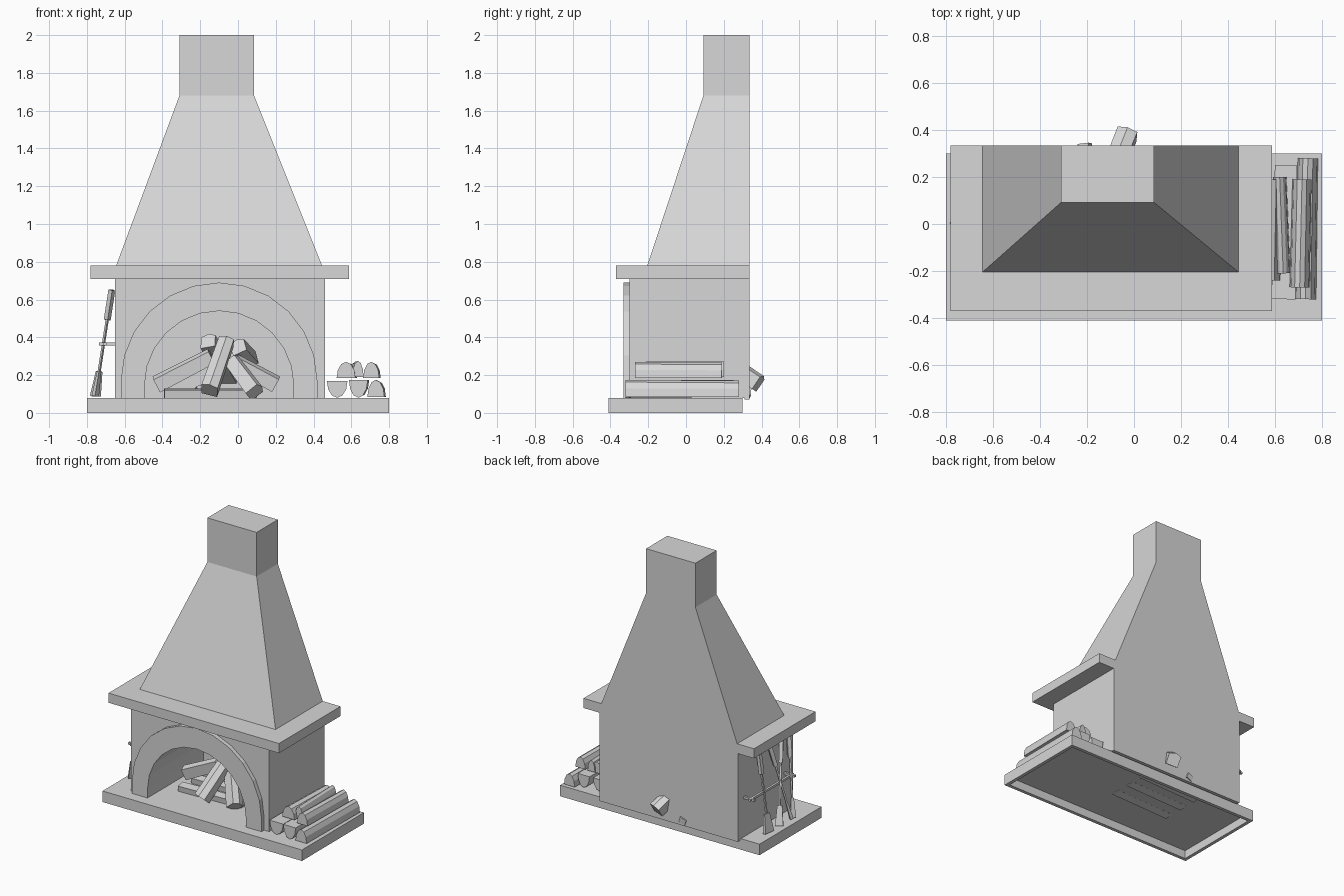
import bpy, bmesh
from math import sin, cos, pi, radians
from mathutils import Vector, Quaternion

cube = bpy.data.objects.get("Cube")
if cube:
    bpy.data.objects.remove(cube)

stone = bpy.data.materials.new("light grey")
stone.use_nodes = True
GREY = (0.68, 0.68, 0.68, 1)
stone.diffuse_color = GREY
stone.node_tree.nodes["Principled BSDF"].inputs["Base Color"].default_value = GREY


def loft(name, ring_a, ring_b, recess=None):
    """Solid between two matching outlines; recess = (rim, depth) hollows the underside."""
    bm = bmesh.new()
    a = [bm.verts.new(p) for p in ring_a]
    b = [bm.verts.new(p) for p in ring_b]
    first = bm.faces.new(a)
    bm.faces.new(b[::-1])
    n = len(a)
    for i in range(n):
        j = (i + 1) % n
        bm.faces.new((a[j], a[i], b[i], b[j]))
    bmesh.ops.recalc_face_normals(bm, faces=bm.faces)
    if recess:
        bmesh.ops.inset_region(bm, faces=[first], thickness=recess[0])
        raised = bmesh.ops.extrude_discrete_faces(bm, faces=[first])["faces"]
        bmesh.ops.translate(bm, verts=raised[0].verts, vec=(0, 0, recess[1]))
    mesh = bpy.data.meshes.new(name)
    bm.to_mesh(mesh)
    bm.free()
    mesh.materials.append(stone)
    obj = bpy.data.objects.new(name, mesh)
    bpy.context.collection.objects.link(obj)
    return obj


def rect(x0, x1, y0, y1, z):
    return [(x0, y0, z), (x1, y0, z), (x1, y1, z), (x0, y1, z)]


def slab(name, x0, x1, y0, y1, z0, z1, recess=None):
    return loft(name, rect(x0, x1, y0, y1, z0), rect(x0, x1, y0, y1, z1), recess)


def extrude_y(name, outline, y0, y1):
    return loft(name, [(x, y0, z) for x, z in outline], [(x, y1, z) for x, z in outline])


def bar(name, start, end, outline, roll=0, taper=1):
    """Outline swept from start to end; local y points as far up as it can."""
    p, q = Vector(start), Vector(end)
    d = (q - p).normalized()
    turn = Quaternion(d, radians(roll)) @ d.to_track_quat('Z', 'Y')
    return loft(name, [p + turn @ Vector((x, y, 0)) for x, y in outline],
                [q + turn @ Vector((x * taper, y * taper, 0)) for x, y in outline])


def box(w, h):
    return [(-w / 2, -h / 2), (w / 2, -h / 2), (w / 2, h / 2), (-w / 2, h / 2)]


def arc(cx, cz, r, steps, a0=pi, a1=0.0):
    return [(cx + r * cos(a0 + (a1 - a0) * i / steps),
             cz + r * sin(a0 + (a1 - a0) * i / steps)) for i in range(steps + 1)]


# Masonry
LEFT, RIGHT, BACK = -0.65, 0.46, 0.335
ARCH_X, FLOOR, BODY_TOP = -0.1, 0.08, 0.71
slab("hearth_base", -0.8, 0.8, -0.41, 0.3, 0, FLOOR, recess=(0.035, 0.06))

inner = [(ARCH_X - 0.395, FLOOR)] + arc(ARCH_X, 0.145, 0.395, 12) + [(ARCH_X + 0.395, FLOOR)]
outer = [(ARCH_X - 0.52, FLOOR)] + arc(ARCH_X, 0.17, 0.52, 12) + [(ARCH_X + 0.52, FLOOR)]
extrude_y("firebox", [(LEFT, FLOOR), (LEFT, BODY_TOP), (RIGHT, BODY_TOP), (RIGHT, FLOOR)]
          + inner[::-1], -0.3, 0.31)
slab("back_wall", LEFT, RIGHT, 0.31, BACK, 0.07, BODY_TOP)
extrude_y("arch_surround", outer + inner[::-1], -0.33, -0.3)

slab("mantel", -0.78, 0.588, -0.37, BACK, BODY_TOP, 0.78)
loft("hood", rect(-0.645, 0.445, -0.205, BACK, 0.78), rect(-0.31, 0.085, 0.092, BACK, 1.68))
slab("chimney", -0.31, 0.085, 0.092, BACK, 1.68, 2.0)

# Logs leaning together in the firebox
split = [(-0.045, -0.04), (0.04, -0.045), (0.048, 0.03), (0.005, 0.048), (-0.04, 0.036)]
fire_logs = [
    ((-0.43, 0.03, 0.15), (-0.14, 0.0, 0.30), 10),
    ((-0.15, -0.2, 0.12), (-0.06, 0.0, 0.38), 25),
    ((0.09, -0.16, 0.11), (-0.03, -0.02, 0.27), 40),
    ((0.20, 0.05, 0.15), (-0.02, 0.04, 0.27), 0),
    ((-0.03, 0.385, 0.155), (-0.16, 0.06, 0.38), 15),
    ((0.06, 0.2, 0.28), (0.0, 0.06, 0.35), 30),
]
for i, (start, end, roll) in enumerate(fire_logs):
    bar(f"fire_log_{i + 1}", start, end, split, roll, 0.92)

# Low logs lying under the pile, plus one reaching the back wall
for i, y in enumerate((-0.1, 0.05, 0.19)):
    bar(f"bed_log_{i + 1}", (-0.39, y, 0.09), (0.1, y + 0.02, 0.09), box(0.06, 0.07), 8)
bar("short_back_log", (-0.21, 0.342, 0.105), (-0.19, 0.1, 0.13), box(0.05, 0.04), 20)

# Split firewood stacked on the right: x, z, width, height, front y, back y, lean, domed up
stack = [
    (0.525, 0.17, 0.11, 0.09, -0.31, 0.24, 0, False),
    (0.637, 0.175, 0.10, 0.095, -0.32, 0.25, 0.01, False),
    (0.73, 0.085, 0.09, 0.09, -0.32, 0.28, 0.01, True),
    (0.572, 0.185, 0.10, 0.085, -0.24, 0.19, 0.01, True),
    (0.635, 0.19, 0.06, 0.085, -0.21, 0.2, -0.015, True),
    (0.705, 0.185, 0.085, 0.085, -0.27, 0.19, 0.01, True),
]
for i, (x, z, w, h, y0, y1, lean, domed) in enumerate(stack):
    half = [(px * w / 2, pz * h) for px, pz in arc(0, 0, 1, 6)]
    bar(f"firewood_{i + 1}", (x, y0, z), (x + lean, y1, z), half, 0 if domed else 180, 0.95)

# Rack and fire tools on the left wall
RACK_X, RACK_Z = -0.705, 0.365
bar("tool_rack", (RACK_X, -0.22, RACK_Z), (RACK_X, 0.28, RACK_Z), box(0.016, 0.016))
for i, y in enumerate((-0.2, 0.26)):
    bar(f"rack_bracket_{i + 1}", (LEFT + 0.01, y, RACK_Z), (-0.735, y, RACK_Z), box(0.016, 0.016))

tools = [("shovel", 0.13, 0.12, 0.085), ("brush", 0.01, -0.14, 0.055), ("poker", -0.13, 0.0, 0.025),
         ("tongs", -0.15, -0.22, 0.035)]
for name, foot_y, top_y, head in tools:
    foot, top = Vector((-0.755, foot_y, 0.09)), Vector((-0.668, top_y, 0.65))
    bar(name + "_shaft", foot.lerp(top, 0.2), foot.lerp(top, 0.75), box(0.012, 0.012))
    bar(name + "_handle", foot.lerp(top, 0.72), top, box(0.026, 0.026))
    bar(name + "_head", foot, foot.lerp(top, 0.23), box(head, 0.022), taper=0.6)
